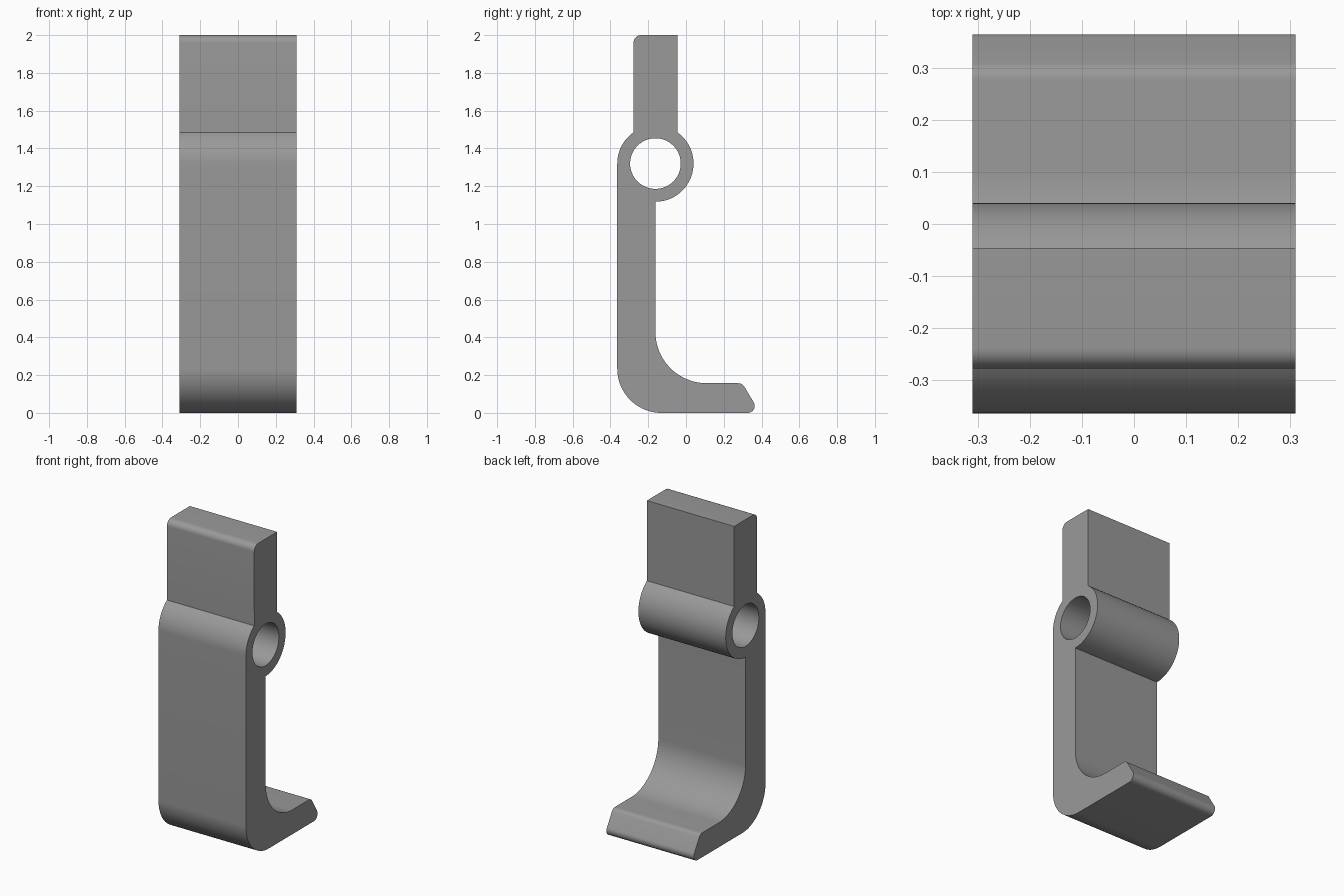
import bpy, bmesh, math

if "Cube" in bpy.data.objects:
    bpy.data.objects.remove(bpy.data.objects["Cube"])

HALF_WIDTH = 0.31
EYE = (-0.162, 1.32)          # centre of the pivot eye (y, z)


def arc(cy, cz, r, start, end, steps):
    """Points on an arc in the y-z plane, angles in degrees."""
    angles = [math.radians(start + (end - start) * i / steps) for i in range(steps + 1)]
    return [(cy + r * math.cos(a), cz + r * math.sin(a)) for a in angles]


# Outer outline, counter-clockwise
outline = []
outline += arc(-0.130, 0.234, 0.234, 180, 270, 24)       # rounded heel
outline += arc(0.327, 0.037, 0.037, -90, 30, 12)         # toe tip
outline += arc(0.277, 0.120, 0.037, 30, 90, 8)           # toe top edge
outline += arc(0.110, 0.429, 0.272, 270, 180, 24)        # inner fillet
outline += arc(*EYE, 0.202, -90, 55, 36)                 # back of eye
outline += [(-0.046, 2.0)]                               # square top back corner
outline += arc(-0.238, 1.96, 0.040, 90, 180, 8)          # rounded top front corner
outline += arc(*EYE, 0.202, 125, 180, 14)                # front of eye
bore = arc(*EYE, 0.134, 0, 360, 64)[:-1]                 # through hole

# Fill the profile around the bore and extrude it across the width
bm = bmesh.new()
edges = []
for loop in (outline, bore):
    verts = [bm.verts.new((-HALF_WIDTH, y, z)) for y, z in loop]
    edges += [bm.edges.new((v, verts[i - 1])) for i, v in enumerate(verts)]
bmesh.ops.triangle_fill(bm, use_beauty=True, edges=edges)
side = bmesh.ops.extrude_face_region(bm, geom=bm.faces[:], use_keep_orig=True)
moved = [g for g in side["geom"] if isinstance(g, bmesh.types.BMVert)]
bmesh.ops.translate(bm, verts=moved, vec=(2 * HALF_WIDTH, 0, 0))
bmesh.ops.recalc_face_normals(bm, faces=bm.faces[:])

mesh = bpy.data.meshes.new("hook_bracket")
bm.to_mesh(mesh)
bm.free()
bracket = bpy.data.objects.new("hook_bracket", mesh)
bpy.context.collection.objects.link(bracket)

# Single grey finish
grey = bpy.data.materials.new("plain grey")
grey.diffuse_color = (0.32, 0.32, 0.32, 1)
grey.use_nodes = True
grey.node_tree.nodes["Principled BSDF"].inputs["Base Color"].default_value = grey.diffuse_color
mesh.materials.append(grey)

# Smooth curves, crisp edges
bpy.context.view_layer.objects.active = bracket
bracket.select_set(True)
bpy.ops.object.shade_smooth_by_angle(angle=math.radians(25))
